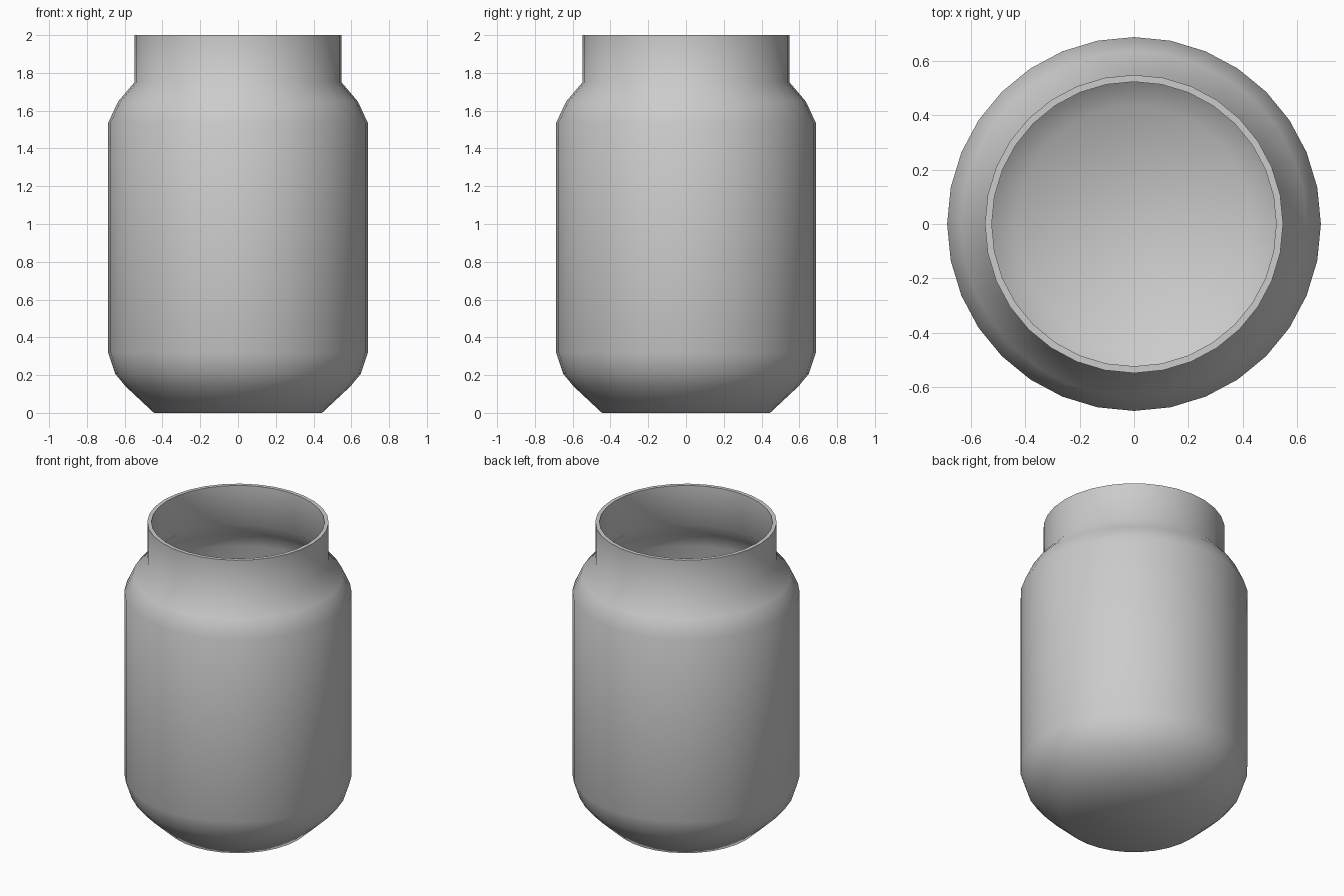
import bpy, bmesh, math

if "Cube" in bpy.data.objects:
    bpy.data.objects.remove(bpy.data.objects["Cube"])

SEGMENTS = 32
WALL = 0.025

# Outer profile of the jar: (radius, height) from base to rim
profile = [(0.445, 0.0), (0.595, 0.14), (0.65, 0.207), (0.687, 0.318),
           (0.687, 1.536), (0.635, 1.648), (0.548, 1.75), (0.548, 2.0)]

# Revolve the profile into rings, close the base and leave the mouth open
bm = bmesh.new()
rings = []
for r, z in profile:
    rings.append([bm.verts.new((r * math.cos(a), r * math.sin(a), z))
                  for a in (2 * math.pi * i / SEGMENTS for i in range(SEGMENTS))])
for low, high in zip(rings, rings[1:]):
    for i in range(SEGMENTS):
        j = (i + 1) % SEGMENTS
        bm.faces.new((low[i], low[j], high[j], high[i]))
bm.faces.new(rings[0][::-1])

mesh = bpy.data.meshes.new("jar")
bm.to_mesh(mesh)
bm.free()
jar = bpy.data.objects.new("jar", mesh)
bpy.context.collection.objects.link(jar)

# Inner wall and flat rim
solid = jar.modifiers.new("wall", 'SOLIDIFY')
solid.thickness = WALL
solid.offset = -1
solid.use_even_offset = True

# Smooth body with a crisp rim
bpy.context.view_layer.objects.active = jar
jar.select_set(True)
bpy.ops.object.modifier_apply(modifier="wall")
bpy.ops.object.shade_smooth_by_angle(angle=math.radians(60))
